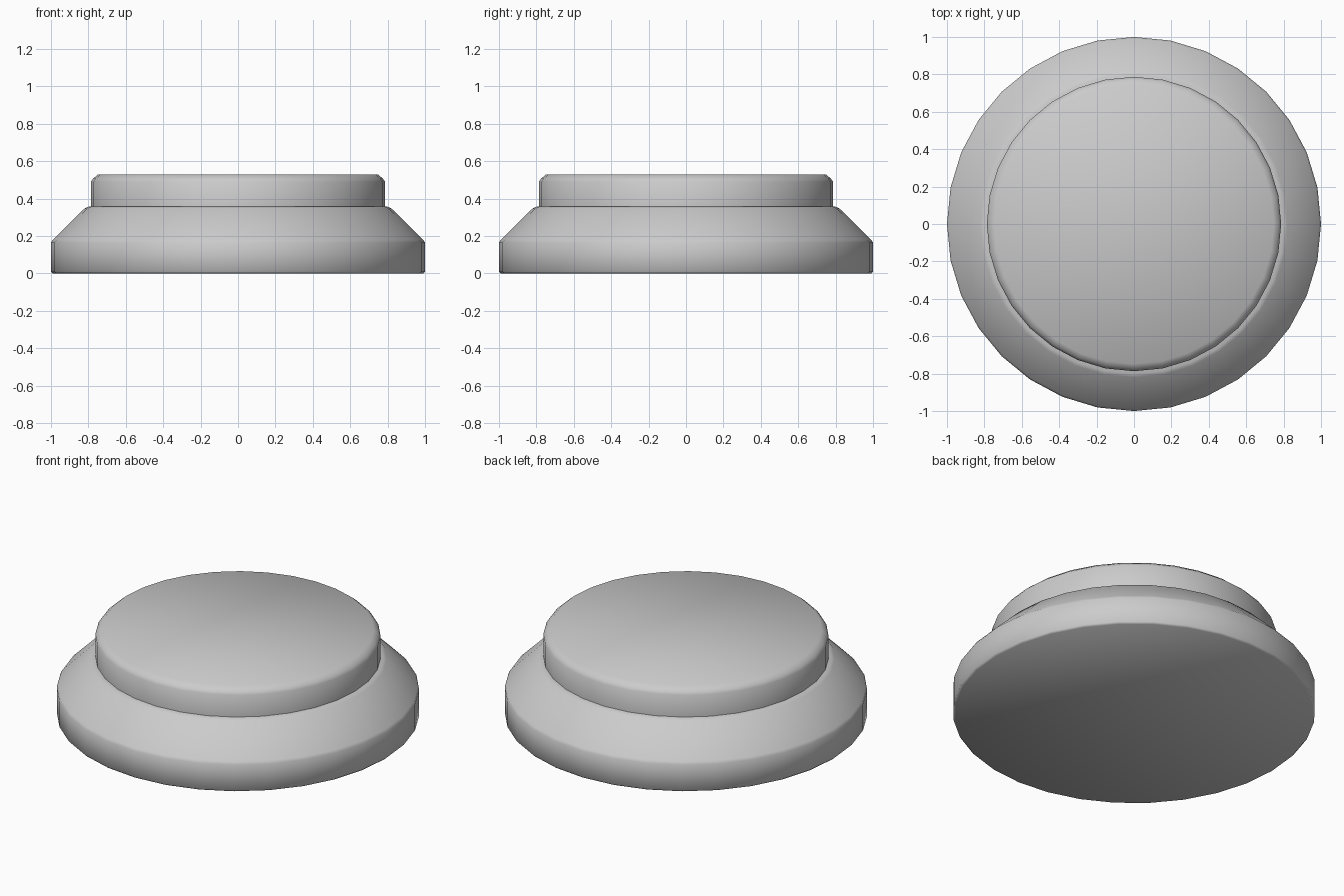
import bpy, bmesh, math

if "Cube" in bpy.data.objects:
    bpy.data.objects.remove(bpy.data.objects["Cube"])

SIDES = 32


def lathe(name, profile):
    """Closed round solid from (radius, height) points, bottom to top."""
    bm = bmesh.new()
    rings = []
    for r, z in profile:
        rings.append([bm.verts.new((r * math.cos(2 * math.pi * i / SIDES),
                                    r * math.sin(2 * math.pi * i / SIDES), z))
                      for i in range(SIDES)])
    for low, high in zip(rings, rings[1:]):
        for i in range(SIDES):
            j = (i + 1) % SIDES
            bm.faces.new((low[i], low[j], high[j], high[i]))
    bm.faces.new(rings[0][::-1])
    bm.faces.new(rings[-1])
    mesh = bpy.data.meshes.new(name)
    bm.to_mesh(mesh)
    bm.free()
    obj = bpy.data.objects.new(name, mesh)
    bpy.context.collection.objects.link(obj)
    bpy.ops.object.select_all(action='DESELECT')
    obj.select_set(True)
    bpy.context.view_layer.objects.active = obj
    bpy.ops.object.shade_smooth_by_angle(angle=math.radians(50))
    return obj


# Wide base with softened edges and a sloped shoulder
lathe("base", [(0.99, 0), (1.0, 0.01), (1.0, 0.165), (0.99, 0.18),
               (0.82, 0.348), (0.8, 0.357)])

# Round cap with a chamfered rim, standing on the shoulder
lathe("cap", [(0.787, 0.357), (0.787, 0.49), (0.775, 0.507),
              (0.748, 0.53)])
